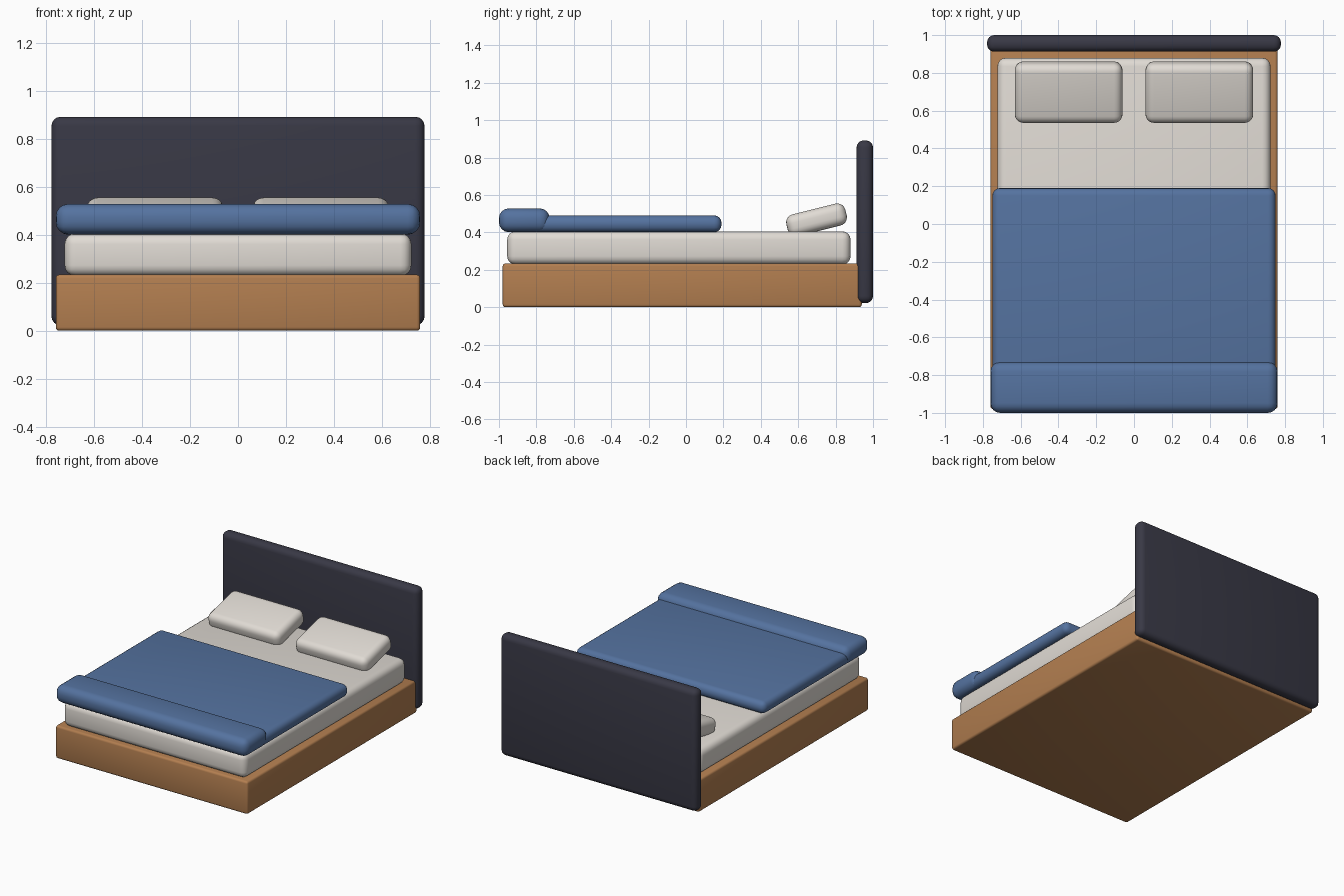
import bpy
import math

cube = bpy.data.objects.get("Cube")
if cube:
    bpy.data.objects.remove(cube, do_unlink=True)


def material(name, rgb):
    m = bpy.data.materials.new(name)
    m.use_nodes = True
    m.diffuse_color = (*rgb, 1)
    m.node_tree.nodes["Principled BSDF"].inputs["Base Color"].default_value = (*rgb, 1)
    return m


wood = material("warm wood", (0.45, 0.21, 0.08))
charcoal = material("charcoal fabric", (0.04, 0.04, 0.06))
linen = material("off white linen", (0.75, 0.71, 0.66))
blue = material("blue blanket", (0.09, 0.17, 0.35))


def soft_box(name, center, size, radius, mat, segments=4, tilt=0):
    """Box with rounded edges, optionally tilted about the x axis."""
    bpy.ops.mesh.primitive_cube_add(size=1, location=center)
    ob = bpy.context.object
    ob.name = name
    ob.scale = size
    bpy.ops.object.transform_apply(location=False, rotation=False, scale=True)
    ob.rotation_euler.x = tilt
    bevel = ob.modifiers.new("rounding", 'BEVEL')
    bevel.width = radius
    bevel.segments = segments
    ob.data.materials.append(mat)
    bpy.ops.object.modifier_apply(modifier=bevel.name)
    bpy.ops.object.shade_smooth_by_angle(angle=math.radians(40))
    return ob


# Base and headboard
soft_box("bed_frame", (0, -0.02, 0.117), (1.52, 1.92, 0.234), 0.015, wood, 3)
soft_box("headboard", (0, 0.956, 0.457), (1.556, 0.088, 0.87), 0.038, charcoal)

# Mattress and bedding
soft_box("mattress", (0, -0.038, 0.317), (1.446, 1.836, 0.178), 0.045, linen)
soft_box("blanket", (0, -0.385, 0.446), (1.5, 1.15, 0.09), 0.04, blue)
soft_box("blanket_fold", (0, -0.865, 0.465), (1.52, 0.27, 0.127), 0.052, blue)

# Pillows leaning toward the headboard
for side, x in (("left", 0.346), ("right", -0.346)):
    soft_box(side + "_pillow", (x, 0.698, 0.467), (0.57, 0.325, 0.12), 0.045,
             linen, 5, math.radians(14))
